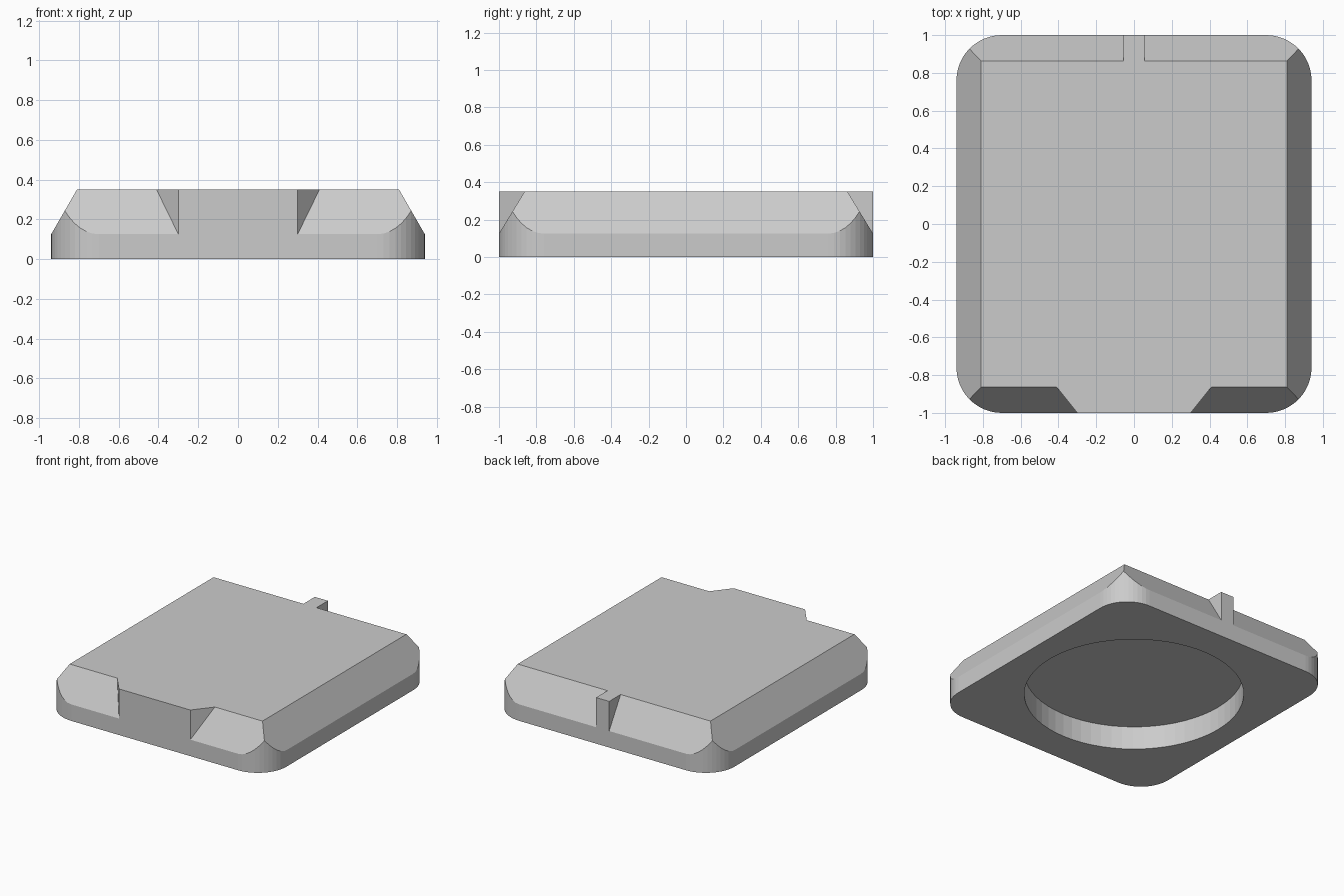
import bpy, bmesh
from math import cos, sin, pi
from mathutils import Vector

if "Cube" in bpy.data.objects:
    bpy.data.objects.remove(bpy.data.objects["Cube"])

HX, HY, H = 0.94, 1.0, 0.35      # half width, half depth, height
RIM = 0.125                      # height where the chamfers begin
INX, INY = 0.13, 0.137           # chamfer insets at the top
R = 0.24                         # corner radius


def prism(name, outline, z0, z1):
    """Extrude a counter-clockwise outline from z0 to z1."""
    bm = bmesh.new()
    face = bm.faces.new([bm.verts.new((x, y, z0)) for x, y in outline])
    ext = bmesh.ops.extrude_face_region(bm, geom=[face])["geom"]
    for v in ext:
        if isinstance(v, bmesh.types.BMVert):
            v.co.z = z1
    bmesh.ops.recalc_face_normals(bm, faces=bm.faces[:])
    mesh = bpy.data.meshes.new(name)
    bm.to_mesh(mesh)
    bm.free()
    ob = bpy.data.objects.new(name, mesh)
    bpy.context.collection.objects.link(ob)
    return ob


def arc(cx, cy, r, start, sweep, n):
    return [(cx + r * cos(start + sweep * i / n), cy + r * sin(start + sweep * i / n))
            for i in range(n + 1)]


def boolean(target, tool, operation):
    tool.hide_render = True
    mod = target.modifiers.new(tool.name, "BOOLEAN")
    mod.operation, mod.solver, mod.object = operation, "EXACT", tool
    bpy.context.view_layer.objects.active = target
    bpy.ops.object.modifier_apply(modifier=mod.name)
    bpy.data.objects.remove(tool)


# Rounded rectangular block
outline = []
for k, (sx, sy) in enumerate([(1, 1), (-1, 1), (-1, -1), (1, -1)]):
    outline += arc(sx * (HX - R), sy * (HY - R), R, k * pi / 2, pi / 2, 12)
body = prism("tile_body", outline, 0, H)

# Four sloping chamfers cut straight through the block
bm = bmesh.new()
bm.from_mesh(body.data)
for s in (-1, 1):
    for point, normal in ((Vector((s * HX, 0, RIM)), Vector((s * (H - RIM), 0, INX))),
                          (Vector((0, s * HY, RIM)), Vector((0, s * (H - RIM), INY)))):
        cut = bmesh.ops.bisect_plane(bm, geom=bm.verts[:] + bm.edges[:] + bm.faces[:],
                                     plane_co=point, plane_no=normal.normalized(),
                                     dist=1e-5, clear_outer=True)
        bmesh.ops.holes_fill(bm, edges=[e for e in bm.edges if e.is_boundary])
bmesh.ops.recalc_face_normals(bm, faces=bm.faces[:])
bm.to_mesh(body.data)
bm.free()

# Flared front tab and narrow back tab, full height over the slopes
inner = HY - INY
flare = 0.11 / INY               # sideways spread per unit of depth
deep = 0.75
w = 0.30 + flare * (HY - deep)
front = prism("front_tab", [(-0.30, -HY), (0.30, -HY), (w, -deep), (-w, -deep)], 0.06, H)
back = prism("back_tab", [(-0.055, deep), (0.055, deep), (0.055, HY), (-0.055, HY)], 0.06, H)
boolean(body, front, "UNION")
boolean(body, back, "UNION")

# Round recess in the underside
recess = prism("recess_cutter", arc(0, 0, 0.755, 0, 2 * pi, 64)[:-1], -0.1, 0.176)
boolean(body, recess, "DIFFERENCE")
